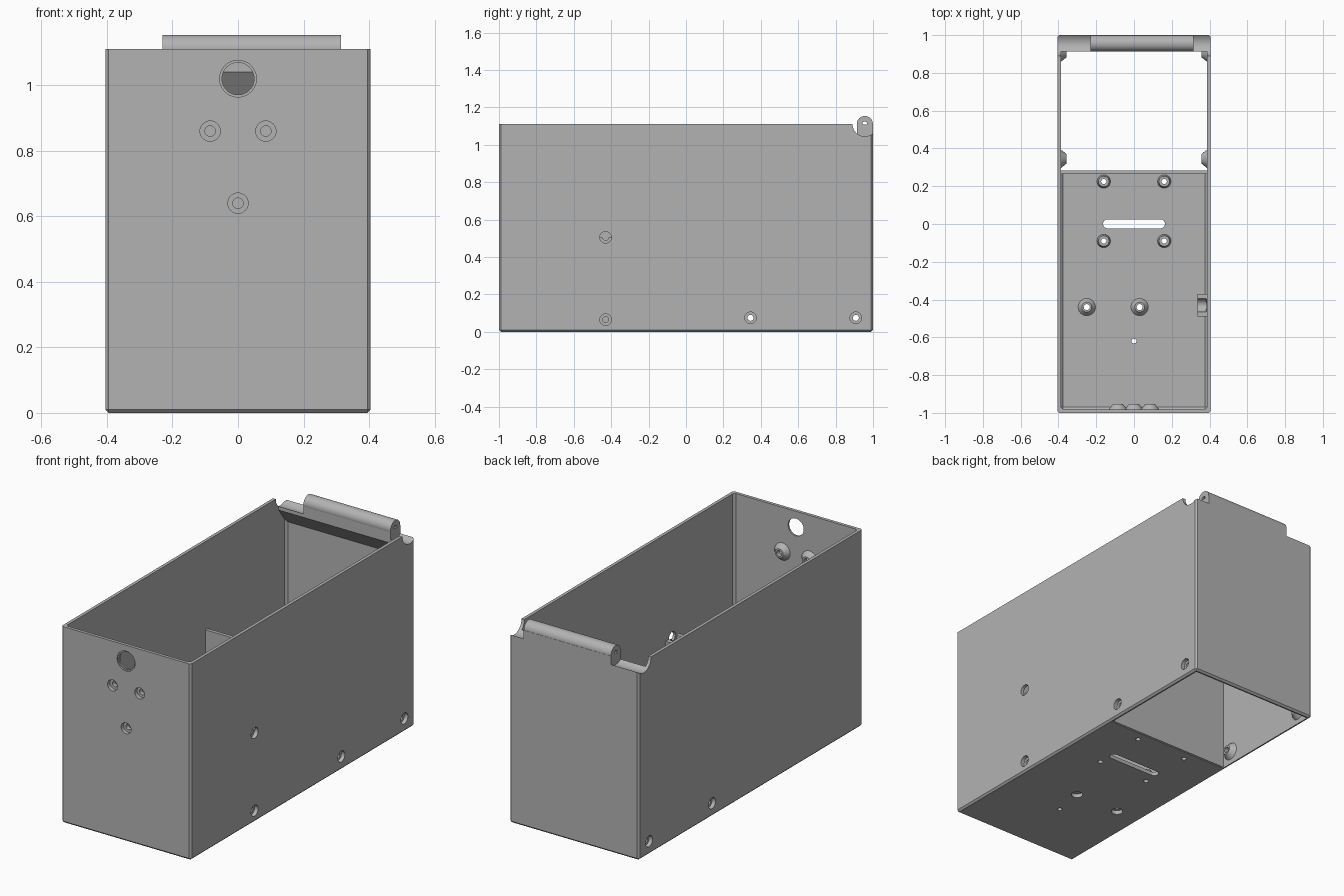
import bpy
import bmesh
from math import radians, pi
from mathutils import Matrix, Vector

if "Cube" in bpy.data.objects:
    bpy.data.objects.remove(bpy.data.objects["Cube"], do_unlink=True)

grey = bpy.data.materials.new("plain_grey")
grey.use_nodes = True
grey.diffuse_color = (0.45, 0.45, 0.45, 1)
grey.node_tree.nodes["Principled BSDF"].inputs["Base Color"].default_value = grey.diffuse_color

HX, HY, TOP, WALL = 0.405, 1.0, 1.11, 0.018
HINGE_Y, HINGE_Z, HINGE_R = 0.956, 1.111, 0.043
HINGE_X = (-0.23, 0.315)


def finish(name, bm):
    bmesh.ops.recalc_face_normals(bm, faces=bm.faces)
    mesh = bpy.data.meshes.new(name)
    bm.to_mesh(mesh)
    bm.free()
    mesh.materials.append(grey)
    obj = bpy.data.objects.new(name, mesh)
    bpy.context.collection.objects.link(obj)
    return obj


def box(name, lo, hi, bevel=0, keep_top=False):
    bm = bmesh.new()
    bmesh.ops.create_cube(bm, size=1)
    lo, hi = Vector(lo), Vector(hi)
    for v in bm.verts:
        v.co = Vector(a + (b - a) * (c + 0.5) for a, b, c in zip(lo, hi, v.co))
    if bevel:
        edges = [e for e in bm.edges
                 if not (keep_top and all(v.co.z > hi.z - 0.001 for v in e.verts))]
        bmesh.ops.bevel(bm, geom=edges, offset=bevel, segments=1, affect='EDGES')
    return finish(name, bm)


def rod(name, start, direction, length, r1, r2=None, sides=32):
    """Cylinder or cone from a start point along a direction."""
    d = Vector(direction)
    bm = bmesh.new()
    turn = d.to_track_quat('Z', 'Y').to_matrix().to_4x4()
    mid = Matrix.Translation(Vector(start) + d * length / 2)
    bmesh.ops.create_cone(bm, cap_ends=True, segments=sides, radius1=r1,
                          radius2=r1 if r2 is None else r2, depth=length, matrix=mid @ turn)
    return finish(name, bm)


def prism(name, profile, x0, x1):
    """Extrude a (y, z) profile along x."""
    bm = bmesh.new()
    face = bm.faces.new([bm.verts.new((x0, y, z)) for y, z in profile])
    out = bmesh.ops.extrude_face_region(bm, geom=[face])["geom"]
    bmesh.ops.translate(bm, vec=(x1 - x0, 0, 0),
                        verts=[v for v in out if isinstance(v, bmesh.types.BMVert)])
    return finish(name, bm)


def combine(target, other, operation):
    mod = target.modifiers.new("combine", 'BOOLEAN')
    mod.operation, mod.object, mod.solver = operation, other, 'EXACT'
    bpy.context.view_layer.update()
    graph = bpy.context.evaluated_depsgraph_get()
    mesh = bpy.data.meshes.new_from_object(target.evaluated_get(graph))
    target.modifiers.clear()
    target.data = mesh
    bpy.data.objects.remove(other, do_unlink=True)


def cut(target, other):
    combine(target, other, 'DIFFERENCE')


def add(target, other):
    combine(target, other, 'UNION')


# Open casing: floor only in the forward part
casing = box("casing", (-HX, -HY, 0), (HX, HY, TOP), 0.01, True)
cut(casing, box("cavity", (-HX + WALL, -HY + WALL, 0.022),
                (HX - WALL, HY - WALL, 1.3), 0.012))
cut(casing, box("rear_opening", (-HX + WALL, 0.28, -0.1), (HX - WALL, HY - WALL, 0.1)))

# Sloped ledge carrying the hinge
add(casing, prism("hinge_ledge",
                  [(0.99, 0.95), (0.982, 0.95), (0.914, 1.04), (0.914, TOP - 0.002),
                   (0.99, TOP - 0.002)], -HX + 0.008, HX - 0.008))

# Clearance grooves on both sides of the hinge barrel
cut(casing, rod("groove", (-0.6, HINGE_Y, HINGE_Z), (1, 0, 0), HINGE_X[0] + 0.6, 0.066))
cut(casing, rod("groove", (HINGE_X[1], HINGE_Y, HINGE_Z), (1, 0, 0), 0.3, 0.066))

# Notched block on the inside of the left wall
block = box("block", (0.335, -0.49, 0.41), (HX - 0.008, -0.37, 0.505))
cut(block, rod("notch", (0.3, -0.43, 0.505), (1, 0, 0), 0.08, 0.035))
add(casing, block)

# Screw points: outer surface position and inward direction
screws = [((x, -HY, z), (0, 1, 0)) for x, z in ((-0.085, 0.86), (0.085, 0.86), (0, 0.64))]
screws += [((s * HX, y, 0.075), (-s, 0, 0)) for s in (-1, 1) for y in (0.345, 0.908)]
screws += [((HX, -0.43, 0.065), (-1, 0, 0))]
screws += [((x, -0.44, 0), (0, 0, 1)) for x in (-0.25, 0.03)]
for pos, d in screws:
    add(casing, rod("boss", Vector(pos) + Vector(d) * 0.009, d, 0.038, 0.056, 0.026))

# Small standoffs on the floor
standoffs = [(x, y) for x in (-0.16, 0.16) for y in (-0.09, 0.225)]
for x, y in standoffs:
    add(casing, rod("standoff", (x, y, 0.01), (0, 0, 1), 0.05, 0.038, 0.028))
    cut(casing, rod("hole", (x, y, -0.1), (0, 0, 1), 0.3, 0.014))

# Counterbored holes through every screw point
for pos, d in screws + [((HX, -0.43, 0.505), (-1, 0, 0))]:
    p, d = Vector(pos), Vector(d)
    cut(casing, rod("counterbore", p - d * 0.02, d, 0.042, 0.031))
    cut(casing, rod("hole", p - d * 0.02, d, 0.1, 0.016))

# Large round hole in the front with a stepped rim
cut(casing, rod("rim", (0, -HY - 0.02, 1.02), (0, 1, 0), 0.028, 0.056, sides=48))
cut(casing, rod("hole", (0, -HY - 0.02, 1.02), (0, 1, 0), 0.1, 0.049, sides=48))

# Cable slot and pin hole in the floor
slot = box("slot", (-0.14, -0.023, -0.1), (0.14, 0.025, 0.1))
for x in (-0.14, 0.14):
    add(slot, rod("slot_end", (x, 0.001, -0.1), (0, 0, 1), 0.2, 0.024))
cut(casing, slot)
cut(casing, rod("hole", (0, -0.62, -0.1), (0, 0, 1), 0.3, 0.013))

# Half-height divider at the edge of the floor
divider = box("divider", (-HX + 0.01, 0.264, 0.005), (HX - 0.01, 0.284, 0.61))

# Hinge barrel with pin bore
barrel = rod("hinge_barrel", (HINGE_X[0], HINGE_Y, HINGE_Z), (1, 0, 0),
             HINGE_X[1] - HINGE_X[0], HINGE_R, sides=48)
cut(barrel, rod("pin_bore", (-0.5, HINGE_Y, HINGE_Z), (1, 0, 0), 1.1, 0.013))

for obj in (casing, divider, barrel):
    bpy.ops.object.select_all(action='DESELECT')
    obj.select_set(True)
    bpy.context.view_layer.objects.active = obj
    bpy.ops.object.shade_smooth_by_angle(angle=radians(30))
